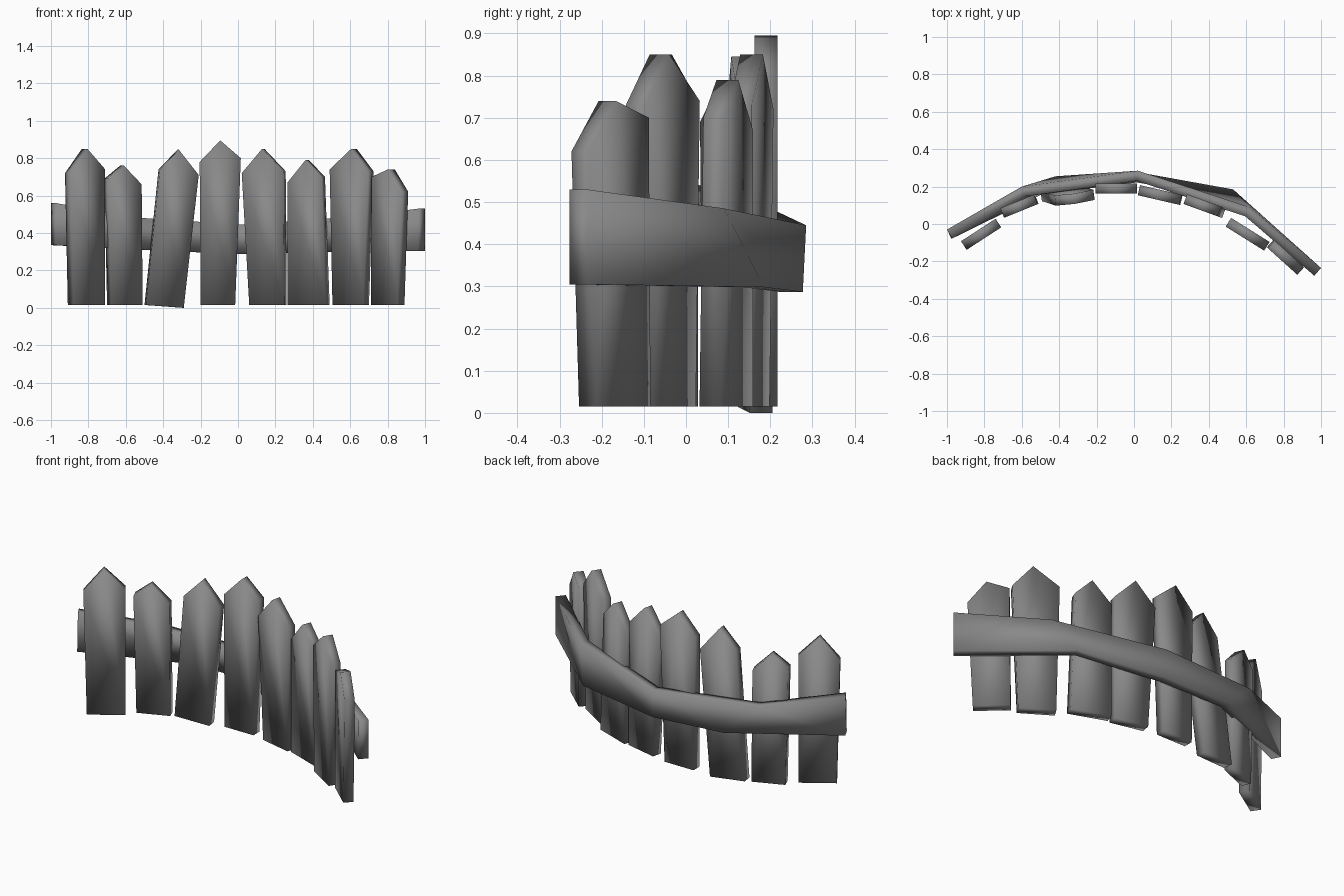
import bpy, bmesh, math
from mathutils import Vector

default_cube = bpy.data.objects.get("Cube")
if default_cube:
    bpy.data.objects.remove(default_cube, do_unlink=True)

THICK = 0.055

# Single painted-wood colour
wood = bpy.data.materials.new("dark_grey_wood")
colour = (0.25, 0.25, 0.25, 1)
wood.diffuse_color = colour
wood.use_nodes = True
wood.node_tree.nodes["Principled BSDF"].inputs["Base Color"].default_value = colour


def finish(name, bm):
    """Turn a bmesh into a softly shaded object."""
    bmesh.ops.recalc_face_normals(bm, faces=bm.faces)
    for face in bm.faces:
        face.smooth = True
    mesh = bpy.data.meshes.new(name)
    bm.to_mesh(mesh)
    bm.free()
    mesh.materials.append(wood)
    obj = bpy.data.objects.new(name, mesh)
    bpy.context.collection.objects.link(obj)
    return obj


def picket(name, bottom, left, right, peak, y, yaw, lean=0.0, drop=0.0):
    """Pointed board: outline in x/z, turned to follow the bend of the fence.
    lean moves the foot back, drop lowers its right corner."""
    angle = math.radians(yaw)
    inset = abs(math.sin(angle)) * THICK / 2
    outline = [
        (bottom[0] + inset, 0.015),
        (bottom[1] - inset, 0.015 - drop),
        (right[0] - inset, right[1]),
        peak,
        (left[0] + inset, left[1]),
    ]
    centre = (left[0] + right[0]) / 2
    half = Vector((-math.sin(angle), math.cos(angle), 0)) * THICK / 2
    bm = bmesh.new()
    front, back = [], []
    for x, z in outline:
        shift = lean * (1 - z / peak[1])
        p = Vector((x, y + (x - centre) * math.tan(angle) + shift, z))
        front.append(bm.verts.new(p - half))
        back.append(bm.verts.new(p + half))
    bm.faces.new(front)
    bm.faces.new(back[::-1])
    for i in range(len(outline)):
        j = (i + 1) % len(outline)
        bm.faces.new((front[i], back[i], back[j], front[j]))
    return finish(name, bm)


def rail(name, top, bottom):
    """Bent board lofted between the back top edge and back bottom edge."""
    bm = bmesh.new()

    def edge_pair(path, i):
        a = Vector(path[max(i - 1, 0)])
        b = Vector(path[min(i + 1, len(path) - 1)])
        along = (b - a).to_2d().normalized()
        p = Vector(path[i])
        inward = Vector((along.y, -along.x, 0)) * THICK
        return bm.verts.new(p), bm.verts.new(p + inward)

    rings = []
    for i in range(len(top)):
        tb, tf = edge_pair(top, i)
        bb, bf = edge_pair(bottom, i)
        rings.append((tb, tf, bf, bb))
    for a, b in zip(rings, rings[1:]):
        for k in range(4):
            n = (k + 1) % 4
            bm.faces.new((a[k], a[n], b[n], b[k]))
    bm.faces.new(rings[0])
    bm.faces.new(rings[-1][::-1])
    return finish(name, bm)


# Pickets, from the fence's right end to its left end
picket("picket_1", (-.91, -.71), (-.925, .72), (-.71, .74), (-.82, .85), -.055, 33)
picket("picket_2", (-.70, -.51), (-.715, .69), (-.515, .66), (-.62, .76), .095, 22)
picket("picket_3", (-.50, -.29), (-.425, .74), (-.21, .71), (-.32, .845), .135, 8,
       lean=.04, drop=.015)
picket("picket_4", (-.20, -.015), (-.205, .78), (.015, .8), (-.095, .895), .19, 0)
picket("picket_5", (.06, .26), (.02, .72), (.255, .73), (.135, .85), .155, -13)
picket("picket_6", (.265, .49), (.265, .67), (.465, .7), (.37, .79), .1, -20)
picket("picket_7", (.505, .7), (.49, .74), (.725, .73), (.62, .85), -.055, -32)
picket("picket_8", (.71, .89), (.715, .7), (.91, .62), (.82, .74), -.18, -42)

# Curved rail behind the pickets, taller at both ends
rail("back_rail",
     top=[(-1, -.03, .56), (-.6, .2, .485), (.02, .285, .445),
          (.62, .09, .485), (1, -.235, .53)],
     bottom=[(-1, -.03, .335), (-.42, .255, .305), (.02, .277, .287),
             (.53, .185, .298), (1, -.235, .305)])
